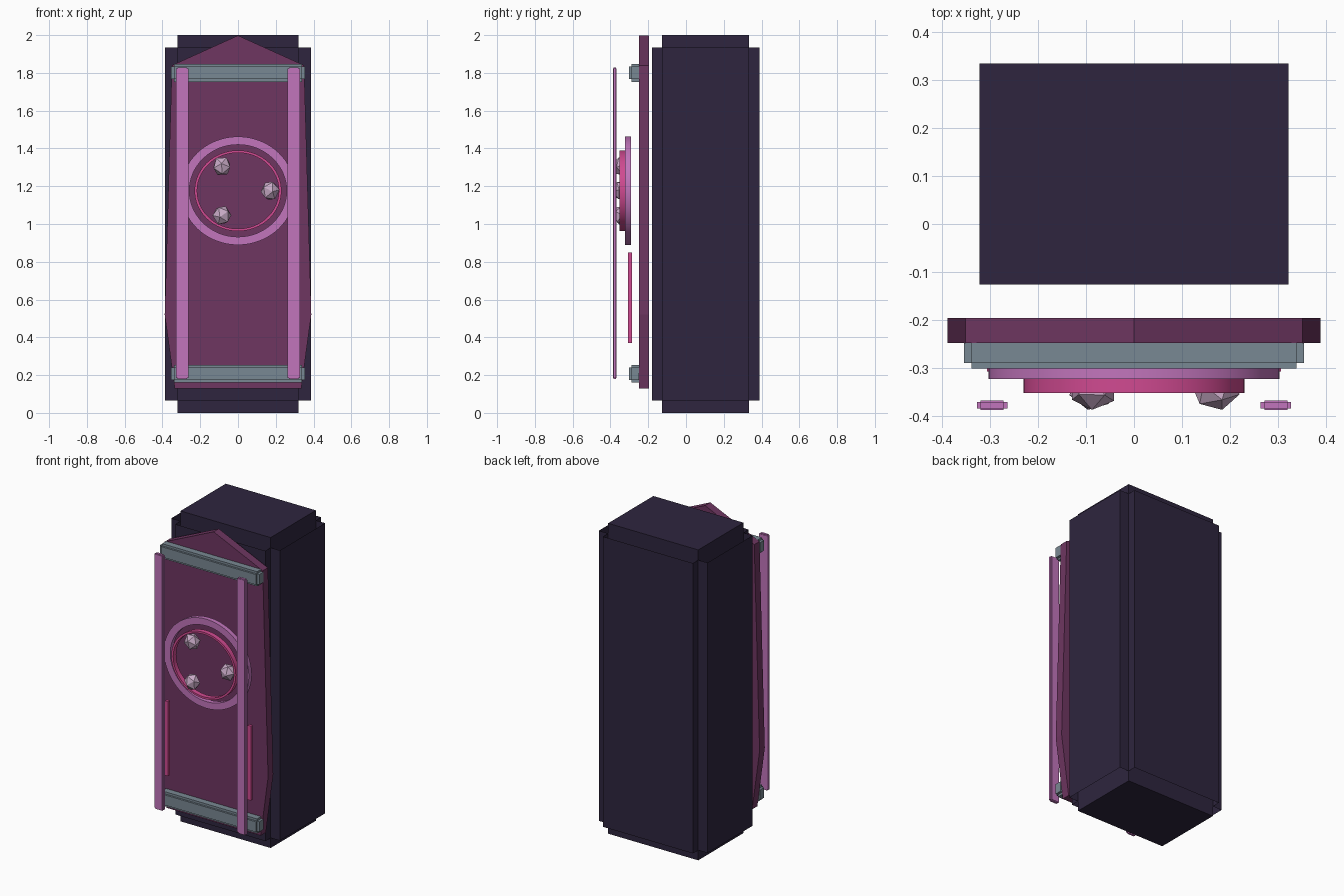
import bpy, bmesh, math
from mathutils import Matrix

if "Cube" in bpy.data.objects:
    bpy.data.objects.remove(bpy.data.objects["Cube"], do_unlink=True)


def material(name, r, g, b):
    lin = [((c / 255 + 0.055) / 1.055) ** 2.4 for c in (r, g, b)] + [1.0]
    m = bpy.data.materials.new(name)
    m.diffuse_color = lin
    m.use_nodes = True
    m.node_tree.nodes["Principled BSDF"].inputs["Base Color"].default_value = lin
    return m


DARK = material("dark violet", 46, 37, 62)
PLUM = material("plum", 110, 54, 97)
LILAC = material("lilac", 194, 117, 188)
PINK = material("hot pink", 208, 74, 145)
STEEL = material("blue grey", 121, 136, 147)
PEARL = material("pale mauve", 200, 170, 198)


def finish(name, bm, mat, smooth=False):
    mesh = bpy.data.meshes.new(name)
    bm.to_mesh(mesh)
    bm.free()
    mesh.materials.append(mat)
    ob = bpy.data.objects.new(name, mesh)
    bpy.context.scene.collection.objects.link(ob)
    if smooth:
        bpy.ops.object.select_all(action='DESELECT')
        ob.select_set(True)
        bpy.context.view_layer.objects.active = ob
        bpy.ops.object.shade_smooth_by_angle(angle=math.radians(30))
    return ob


def add_box(bm, lo, hi):
    size = [b - a for a, b in zip(lo, hi)]
    mid = [(a + b) / 2 for a, b in zip(lo, hi)]
    bmesh.ops.create_cube(bm, size=1, matrix=Matrix.Translation(mid) @ Matrix.Diagonal((*size, 1)))


def prism(bm, base, top, capped=True):
    """Walls between two matching loops of points, with optional caps."""
    a = [bm.verts.new(p) for p in base]
    b = [bm.verts.new(p) for p in top]
    n = len(a)
    for i in range(n):
        j = (i + 1) % n
        bm.faces.new((a[i], a[j], b[j], b[i]))
    if capped:
        bm.faces.new(a[::-1])
        bm.faces.new(b)


def stepped_box(name, mat, lo, hi, sx, sy, sz, capped=True):
    """Box with notched edges: a tall core inside a cross-shaped sleeve."""
    bm = bmesh.new()
    (x0, y0, z0), (x1, y1, z1) = lo, hi
    add_box(bm, (x0 + sx, y0 + sy, z0), (x1 - sx, y1 - sy, z1))
    xa, xb, ya, yb = x0 + sx, x1 - sx, y0 + sy, y1 - sy
    cross = [(xa, y0), (xb, y0), (xb, ya), (x1, ya), (x1, yb), (xb, yb),
             (xb, y1), (xa, y1), (xa, yb), (x0, yb), (x0, ya), (xa, ya)]
    prism(bm, [(x, y, z0 + sz) for x, y in cross],
          [(x, y, z1 - sz) for x, y in cross], capped)
    return finish(name, bm, mat)


def oval_ring(name, mat, rx, rz, inner, y0, y1, zc=1.176, seg=64):
    """Flat-sided oval ring facing the front."""
    bm = bmesh.new()
    loops = []
    for k, y in ((1, y0), (1, y1), (inner, y1), (inner, y0)):
        loops.append([bm.verts.new((k * rx * math.cos(2 * math.pi * i / seg), y,
                                    zc + k * rz * math.sin(2 * math.pi * i / seg)))
                      for i in range(seg)])
    for a, b in zip(loops, loops[1:] + loops[:1]):
        for i in range(seg):
            j = (i + 1) % seg
            bm.faces.new((a[i], b[i], b[j], a[j]))
    bmesh.ops.recalc_face_normals(bm, faces=bm.faces)
    return finish(name, bm, mat, smooth=True)


# Cabinet body: core and open-ended sleeve
stepped_box("cabinet_body", DARK, (-0.387, -0.18, 0), (0.387, 0.388, 2),
            0.066, 0.054, 0.065, capped=False)

# Pointed front plate
half = [(0.335, 0.13), (0.388, 0.52), (0.35, 1.84)]
outline = half + [(0, 1.998)] + [(-x, z) for x, z in reversed(half)]
bm = bmesh.new()
prism(bm, [(x, -0.195, z) for x, z in outline], [(x, -0.248, z) for x, z in outline])
bmesh.ops.recalc_face_normals(bm, faces=bm.faces)
finish("front_plate", bm, PLUM)

# Cross bars
for name, z in (("lower_bar", 0.207), ("upper_bar", 1.80)):
    stepped_box(name, STEEL, (-0.354, -0.301, z - 0.047), (0.354, -0.236, z + 0.047),
                0.016, 0.012, 0.014)

# Vertical rails and the slim strips behind them
for side, s in (("left", 1), ("right", -1)):
    x = s * 0.295
    stepped_box(side + "_rail", LILAC, (x - 0.032, -0.387, 0.18), (x + 0.032, -0.367, 1.828),
                0.008, 0.003, 0.006)
    bm = bmesh.new()
    add_box(bm, (x - 0.011, -0.307, 0.37), (x + 0.011, -0.287, 0.85))
    finish(side + "_strip", bm, PINK)

# Central rings
oval_ring("outer_ring", LILAC, 0.303, 0.287, 0.85, -0.322, -0.292)
oval_ring("inner_ring", PINK, 0.23, 0.214, 0.94, -0.351, -0.320)

# Three faceted studs inside the rings
for i in range(3):
    a = i * 2 * math.pi / 3
    bm = bmesh.new()
    bmesh.ops.create_icosphere(
        bm, subdivisions=1, radius=0.054,
        matrix=Matrix.Translation((0.17 * math.cos(a), -0.345, 1.176 + 0.15 * math.sin(a)))
        @ Matrix.Diagonal((0.95, 0.8, 1, 1)) @ Matrix.Rotation(-a + 0.3, 4, 'Y')
        @ Matrix.Rotation(0.5, 4, 'X'))
    finish("stud_%d" % (i + 1), bm, PEARL)
